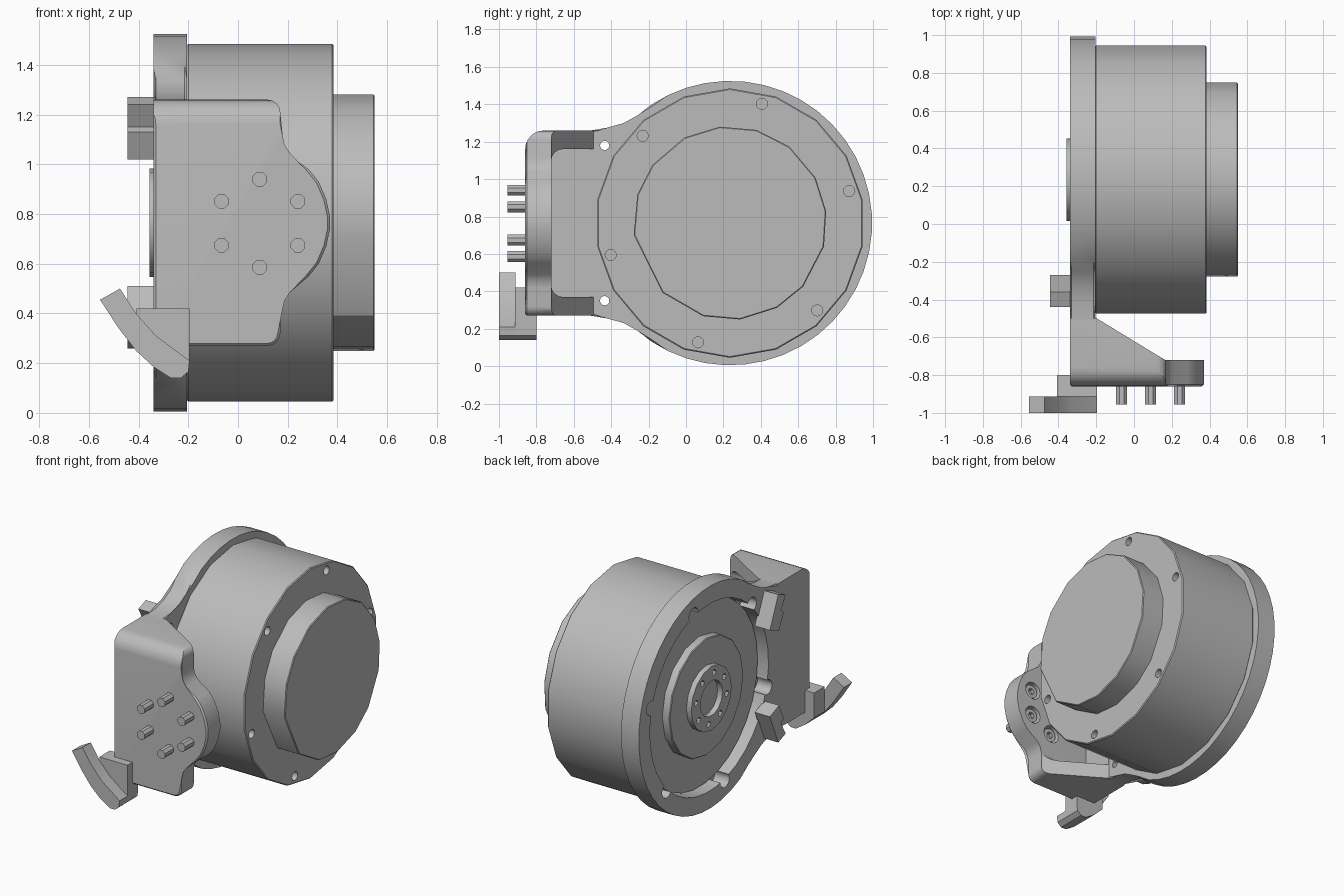
import bpy, bmesh, math
from mathutils import Vector

cube = bpy.data.objects.get("Cube")
if cube:
    bpy.data.objects.remove(cube)

CY, CZ = 0.235, 0.765   # motor axis
MID = 0.765             # mirror height of the bracket
TONE = (0.5, 0.5, 0.5, 1)

grey = bpy.data.materials.new("machined_grey")
grey.use_nodes = True
grey.diffuse_color = TONE
grey.node_tree.nodes["Principled BSDF"].inputs["Base Color"].default_value = TONE


def prism(name, pts, axis, a, b, bevel=0.0):
    """Extrude a 2D outline along an axis, optionally chamfering both rims."""
    def place(u, v, w):
        return Vector({"x": (w, u, v), "y": (u, w, v), "z": (u, v, w)}[axis])
    bm = bmesh.new()
    ends = [[bm.verts.new(place(u, v, w)) for u, v in pts] for w in (a, b)]
    caps = [bm.faces.new(ends[0]), bm.faces.new(list(reversed(ends[1])))]
    for i in range(len(pts)):
        bm.faces.new((ends[0][i], ends[1][i], ends[1][i - 1], ends[0][i - 1]))
    if bevel:
        rims = [e for cap in caps for e in cap.edges]
        bmesh.ops.bevel(bm, geom=rims, offset=bevel, segments=1, affect="EDGES")
    bmesh.ops.recalc_face_normals(bm, faces=bm.faces)
    if bm.calc_volume(signed=True) < 0:
        bmesh.ops.reverse_faces(bm, faces=bm.faces)
    me = bpy.data.meshes.new(name)
    bm.to_mesh(me)
    bm.free()
    me.materials.append(grey)
    ob = bpy.data.objects.new(name, me)
    bpy.context.collection.objects.link(ob)
    return ob


def activate(ob):
    bpy.ops.object.select_all(action="DESELECT")
    ob.select_set(True)
    bpy.context.view_layer.objects.active = ob


def cut(ob, *args):
    """Subtract a prism, trying the next solver if one returns nothing."""
    cutter = prism("cutter", *args)
    for solver in ("EXACT", "MANIFOLD", "FLOAT"):
        backup = ob.data.copy()
        activate(ob)
        mod = ob.modifiers.new("bool", "BOOLEAN")
        mod.operation, mod.object, mod.solver = "DIFFERENCE", cutter, solver
        bpy.ops.object.modifier_apply(modifier=mod.name)
        if len(ob.data.polygons) > 4:
            break
        ob.data = backup
    bpy.data.objects.remove(cutter)


def finish(ob):
    activate(ob)
    bpy.ops.object.shade_smooth_by_angle(angle=math.radians(32))


def arc(u, v, r, a0, a1, n):
    angles = [math.radians(a0 + (a1 - a0) * i / (n - 1)) for i in range(n)]
    return [(u + r * math.cos(a), v + r * math.sin(a)) for a in angles]


def circle(u, v, r, n, start=0.0):
    return arc(u, v, r, start, start + 360 * (n - 1) / n, n)


def around(r, n, start):
    return circle(CY, CZ, r, n, start)


def mirrored(pts):
    """Outline half followed by its reflection about the middle height."""
    return pts + [(u, 2 * MID - v) for u, v in reversed(pts)]


# Mounting ring with blended neck
neck = [(-0.51, 1.26), (-0.42, 1.265), (-0.33, 1.29), (-0.25, 1.335)]
ring = prism("mounting_ring", mirrored(neck + arc(CY, CZ, 0.76, 124, 4, 16)), "x", -0.34, -0.205, 0.01)
cut(ring, around(0.64, 36, 3), "x", -0.5, 0.1)
# Screw pockets and dowel holes
for u, v in around(0.65, 6, 15):
    cut(ring, circle(u, v, 0.05, 12, 7), "x", -0.5, -0.23)
for v in (1.18, 2 * MID - 1.18):
    cut(ring, circle(-0.435, v, 0.025, 12), "x", -0.5, 0.1)
finish(ring)

# Front bracket, extruded deep and then cut back to a plate with two side ribs
edge = [(-0.34, 1.26)] + arc(0.12, 1.21, 0.05, 90, 0, 5) + [
    (0.17, 1.11), (0.178, 1.075), (0.2, 1.04), (0.285, 0.98), (0.325, 0.93), (0.355, 0.86), (0.37, 0.79)]
bracket = prism("front_bracket", mirrored(edge), "y", -0.86, -0.49, 0.01)
cut(bracket, [(-0.205, -0.4), (-0.205, -0.495), (0.165, -0.72), (0.6, -0.72), (0.6, -0.4)], "z", 0, 2)
pocket = [(-0.3, 1.16)] + arc(-0.66, 1.1, 0.06, 90, 180, 5)
cut(bracket, mirrored(pocket), "x", -0.204, 0.6)
# Rounded upper front edge
cut(bracket, [(-0.9, 1.3), (-0.9, 1.15)] + arc(-0.76, 1.16, 0.1, 180, 90, 7) + [(-0.75, 1.3)], "x", -0.5, 0.6)
# Counterbores with bolts through the plate
for i, (u, v) in enumerate(circle(0.0875, 0.763, 0.177, 6, 30)):
    cut(bracket, circle(u, v, 0.06, 16), "y", -0.78, -0.6)
    finish(prism(f"plate_bolt_{i + 1}", circle(u, v, 0.031, 8, 22), "y", -0.955, -0.77))
    head = prism(f"bolt_head_{i + 1}", circle(u, v, 0.047, 16), "y", -0.79, -0.735)
    cut(head, circle(u, v, 0.024, 6), "y", -0.76, -0.7)
    finish(head)
finish(bracket)

# Motor housing with screw holes in its outer face
housing = prism("motor_housing", around(0.72, 18, 90), "x", -0.206, 0.385, 0.006)
for u, v in around(0.66, 6, 15):
    cut(housing, circle(u, v, 0.03, 12), "x", 0.33, 0.5)
finish(housing)

# End cap with uneven facets
cap_angles = (187, 163, 143, 118, 96, 74, 52, 28, 7, -14, -41, -61, -84, -106, -134)
cap = [(CY + 0.518 * math.cos(math.radians(a)), CZ + 0.518 * math.sin(math.radians(a))) for a in cap_angles]
finish(prism("end_cap", cap, "x", 0.38, 0.55, 0.005))

# Stepped rear face and output hub
finish(prism("rear_face", around(0.63, 30, 0), "x", -0.265, -0.2))
finish(prism("rear_step", around(0.4, 16, 0), "x", -0.32, -0.25, 0.005))
hub = prism("output_hub", around(0.218, 16, 0), "x", -0.357, -0.3)
cut(hub, around(0.12, 14, 0), "x", -0.4, -0.318)
for u, v in around(0.168, 8, 10):
    cut(hub, circle(u, v, 0.02, 8), "x", -0.4, -0.325)
finish(hub)

# Two rear locating tabs
tab = [(-0.36, 1.27), (-0.44, 1.24), (-0.39, 1.15), (-0.42, 1.13), (-0.37, 1.02), (-0.27, 1.06)]
for name, side in (("upper_tab", 1), ("lower_tab", -1)):
    finish(prism(name, [(u, MID + side * (v - MID)) for u, v in tab], "x", -0.445, -0.33))

# Curved lever and its mounting block
foot = [(-0.195, 0.21), (-0.2, 0.165), (-0.23, 0.14), (-0.27, 0.14), (-0.34, 0.185)]
finish(prism("lever_arm", [(-0.555, 0.455), (-0.475, 0.5), (-0.41, 0.4), (-0.33, 0.31)] + foot
             + [(-0.41, 0.25), (-0.48, 0.34)], "y", -1.0, -0.912))
finish(prism("lever_block", [(-0.408, 0.42), (-0.195, 0.42)] + foot + [(-0.408, 0.25)], "y", -0.914, -0.8))
